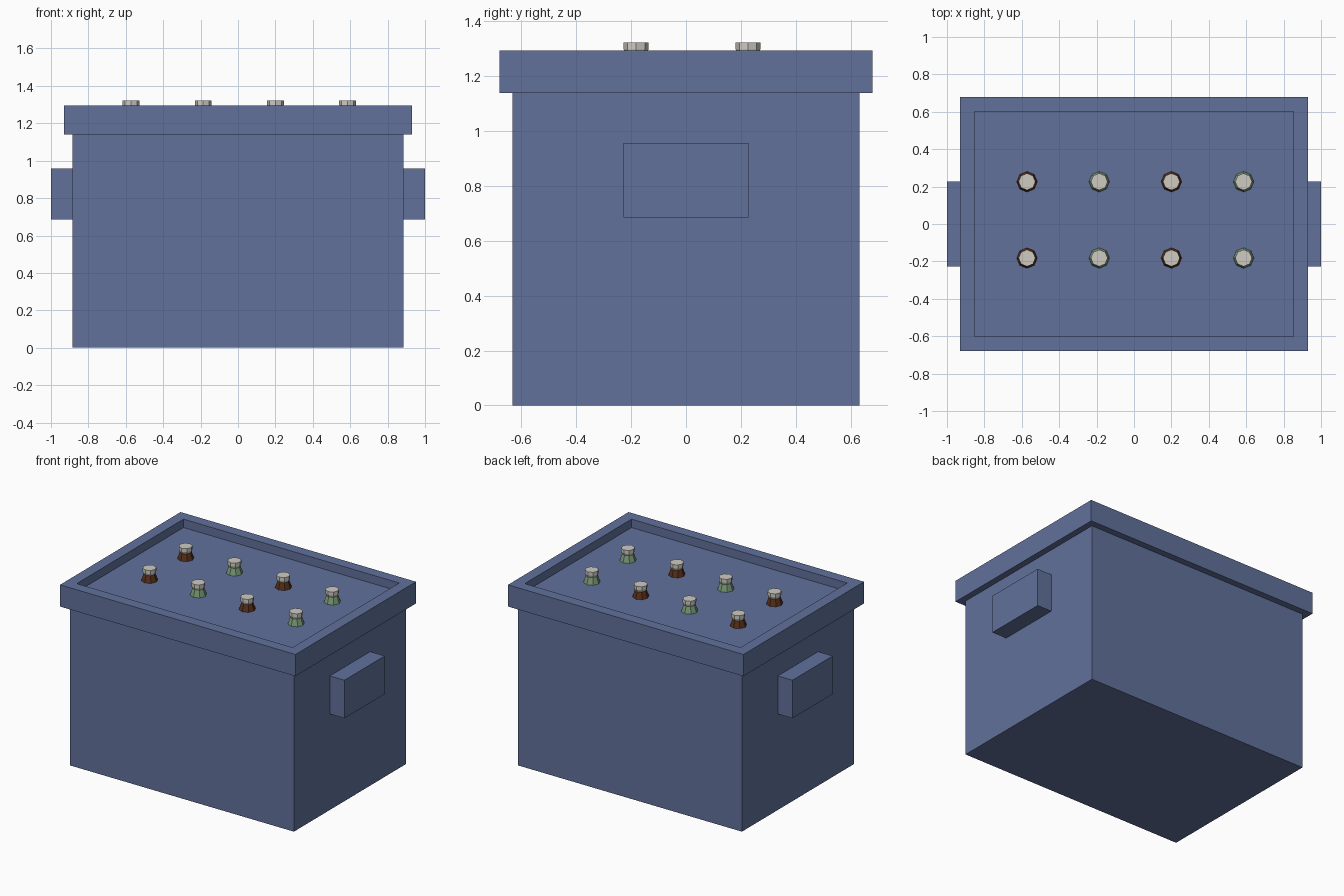
import bpy
import bmesh

cube = bpy.data.objects.get("Cube")
if cube:
    bpy.data.objects.remove(cube, do_unlink=True)


def material(name, rgb):
    m = bpy.data.materials.new(name)
    m.use_nodes = True
    colour = (*rgb, 1)
    m.diffuse_color = colour
    m.node_tree.nodes["Principled BSDF"].inputs["Base Color"].default_value = colour
    return m


BLUE = material("cooler blue", (0.12, 0.165, 0.33))
BROWN = material("brown glass", (0.10, 0.03, 0.01))
GREEN = material("green glass", (0.20, 0.33, 0.19))
CAP = material("cap grey", (0.62, 0.60, 0.55))


def add_object(name, bm, mat):
    mesh = bpy.data.meshes.new(name)
    bm.to_mesh(mesh)
    bm.free()
    mesh.materials.append(mat)
    obj = bpy.data.objects.new(name, mesh)
    bpy.context.collection.objects.link(obj)
    return obj


def box_mesh(low, high):
    bm = bmesh.new()
    bmesh.ops.create_cube(bm, size=1)
    for v in bm.verts:
        v.co = [(a + b) / 2 + c * (b - a) for a, b, c in zip(low, high, v.co)]
    return bm


def turned(name, rings, x, y, mat, sides=8):
    """Stack tapered sections, each ring given as (radius, height)."""
    bm = bmesh.new()
    loops = []
    for radius, z in rings:
        made = bmesh.ops.create_circle(bm, segments=sides, radius=radius)["verts"]
        for v in made:
            v.co.x += x
            v.co.y += y
            v.co.z = z
        loops.append(made)
    for a, b in zip(loops, loops[1:]):
        for i in range(sides):
            j = (i + 1) % sides
            bm.faces.new((a[i], a[j], b[j], b[i]))
    bm.faces.new(loops[0])
    bm.faces.new(loops[-1])
    bmesh.ops.recalc_face_normals(bm, faces=bm.faces)
    return add_object(name, bm, mat)


# Main body
add_object("cooler_body", box_mesh((-0.885, -0.633, 0), (0.885, 0.633, 1.14)), BLUE)

# Overhanging rim with a sunken tray
RIM_TOP, TRAY = 1.295, 1.235
bm = box_mesh((-0.93, -0.68, 1.14), (0.93, 0.68, RIM_TOP))
bm.normal_update()
top = max(bm.faces, key=lambda f: f.calc_center_median().z)
bmesh.ops.inset_region(bm, faces=[top], thickness=0.11)
walls = bmesh.ops.extrude_discrete_faces(bm, faces=[top])["faces"]
for v in walls[0].verts:
    v.co.z = TRAY
bmesh.ops.recalc_face_normals(bm, faces=bm.faces)
add_object("rim_and_tray", bm, BLUE)

# Side handles
for side, sign in (("left", 1), ("right", -1)):
    ends = sorted((sign * 0.88, sign))
    add_object(side + "_handle",
               box_mesh((ends[0], -0.227, 0.685), (ends[1], 0.227, 0.957)), BLUE)

# Bottle necks with caps, colours alternating by column
for column in range(4):
    glass = GREEN if column % 2 else BROWN
    for row in range(2):
        x = -0.572 + column * 0.386
        y = -0.182 + row * 0.408
        tag = f"_{column + 1}_{row + 1}"
        turned("bottle_neck" + tag, [(0.056, TRAY - 0.01), (0.055, TRAY), (0.037, 1.288)],
               x, y, glass)
        turned("bottle_cap" + tag, [(0.038, 1.28), (0.045, 1.298), (0.045, 1.323)],
               x, y, CAP)
